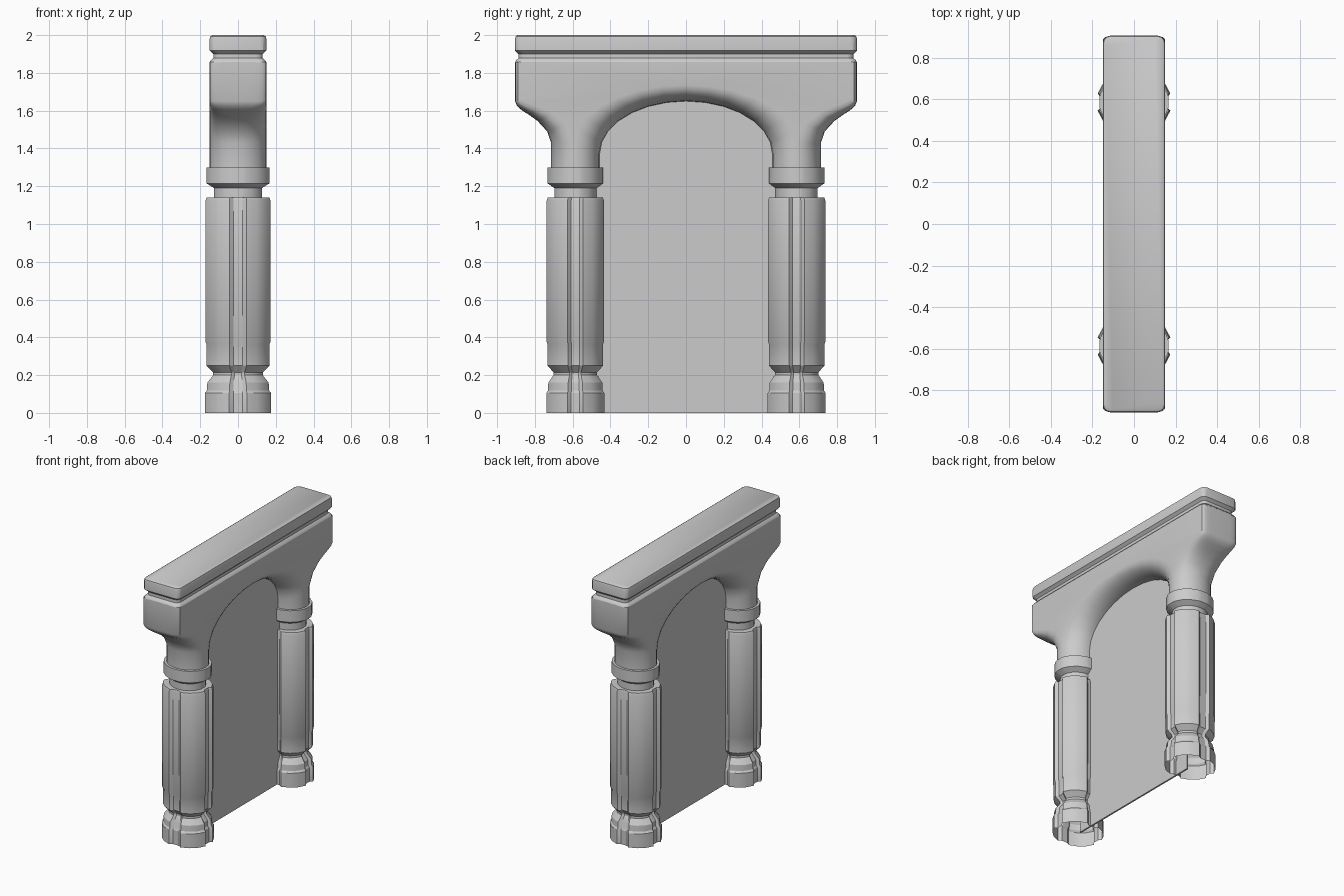
import bpy, bmesh
from math import sin, cos, pi, radians

cube = bpy.data.objects.get("Cube")
if cube:
    bpy.data.objects.remove(cube)

GREY = (0.6, 0.6, 0.6, 1.0)
stone = bpy.data.materials.new("grey_stone")
stone.use_nodes = True
stone.diffuse_color = GREY
stone.node_tree.nodes["Principled BSDF"].inputs["Base Color"].default_value = GREY

LEG_Y = 0.586      # distance of each column from the centre
HALF_X = 0.15      # half thickness of the beam


def finish(bm, name, angle=30):
    bmesh.ops.remove_doubles(bm, verts=bm.verts[:], dist=0.0005)
    bmesh.ops.recalc_face_normals(bm, faces=bm.faces[:])
    mesh = bpy.data.meshes.new(name)
    bm.to_mesh(mesh)
    bm.free()
    mesh.materials.append(stone)
    ob = bpy.data.objects.new(name, mesh)
    bpy.context.collection.objects.link(ob)
    bpy.ops.object.select_all(action='DESELECT')
    ob.select_set(True)
    bpy.context.view_layer.objects.active = ob
    bpy.ops.object.shade_smooth_by_angle(angle=radians(angle))
    return ob


def skin(bm, rows, closed):
    """Join rows of points with quads."""
    vs = [[bm.verts.new(p) for p in row] for row in rows]
    n = len(vs[0])
    for a, b in zip(vs, vs[1:]):
        for i in range(n if closed else n - 1):
            j = (i + 1) % n
            bm.faces.new((a[i], a[j], b[j], b[i]))
    return vs


# Columns: turned profile, with a flute on each of the four sides
def column_ring(r, z, fluted, yc):
    pts = []
    for k in range(4):
        for deg in (-9, 9, 15, 35, 55, 75):
            a = radians(deg + 90 * k)
            d = r * 0.88 if fluted and abs(deg) == 9 else r
            pts.append((d * cos(a), yc + 0.88 * d * sin(a), z))
    return pts


COLUMN = [(.181, 0, 1), (.181, .105, 1), (.171, .118, 1), (.168, .16, 1),
          (.136, .2, 1), (.136, .215, 1), (.173, .25, 1), (.173, .365, 1),
          (.178, .375, 1), (.178, 1.125, 1), (.172, 1.14, 1), (.128, 1.14, 0),
          (.128, 1.19, 0), (.168, 1.215, 0), (.168, 1.3, 0), (.14, 1.3, 0)]

for name, side in (("front_column", -1), ("back_column", 1)):
    bm = bmesh.new()
    skin(bm, [column_ring(r, z, f, side * LEG_Y) for r, z, f in COLUMN], True)
    finish(bm, name)

# Arched beam: one quarter, mirrored; its edges round off into the column tops
N = 8
outer = [(.714, 1.28), (.714, 1.43), (.735, 1.49), (.785, 1.545), (.83, 1.577),
         (.87, 1.603), (.895, 1.625), (.905, 1.65), (.905, 1.857)]
outer_face = [(LEG_Y, 1.28), (LEG_Y, 1.43), (.635, 1.53), (.71, 1.59), (.775, 1.62),
              (.825, 1.638), (.855, 1.65), (.87, 1.66), (.87, 1.857)]
turn = [pi / 2 * i / (N - 1) for i in range(N)]
inner = [(.457, 1.28)] + [(.457 * cos(t), 1.37 + .28 * sin(t)) for t in turn]
inner_face = [(LEG_Y, 1.28)] + [(LEG_Y * cos(t), 1.43 + .305 * sin(t)) for t in turn]


def rounded(edge, face, power, steps=6):
    row = []
    for s in range(steps + 1):
        a = pi / 2 * s / steps
        u = max(cos(a), 0) ** power if s < steps else 0
        x = HALF_X * sin(a) ** power if s else 0
        row.append((x, face[0] + (edge[0] - face[0]) * u,
                    face[1] + (edge[1] - face[1]) * u))
    return row


bm = bmesh.new()
powers = [max(0.4, 1 - 0.1 * max(0, i - 1)) for i in range(N + 1)]
skin(bm, [rounded(e, f, p) for e, f, p in zip(outer, outer_face, powers)], False)
skin(bm, [rounded(e, f, 1) for e, f in zip(inner, inner_face)], False)
skin(bm, [[(HALF_X, *o), (HALF_X, *i)] for o, i in zip(outer_face, inner_face)][1:], False)
bm.faces.new([bm.verts.new((HALF_X, *p))
              for p in (outer_face[-1], (0, 1.857), inner_face[-1])])
for axis in 'XY':
    bmesh.ops.mirror(bm, geom=bm.verts[:] + bm.edges[:] + bm.faces[:],
                     axis=axis, merge_dist=0.0005)
bmesh.ops.dissolve_degenerate(bm, edges=bm.edges[:], dist=0.0005)
finish(bm, "arched_beam", 35)


# Cornice: rounded rectangles stacked into a groove and a top slab
def slab_ring(hx, hy, z, c=.035):
    pts = []
    for sx, sy, start in ((1, 1, 0), (-1, 1, 90), (-1, -1, 180), (1, -1, 270)):
        for deg in (0, 30, 60, 90):
            a = radians(start + deg)
            pts.append((sx * (hx - c) + c * cos(a), sy * (hy - c) + c * sin(a), z))
    return pts


bm = bmesh.new()
rows = skin(bm, [slab_ring(*p) for p in (
    (.15, .905, 1.855), (.145, .9, 1.866), (.131, .887, 1.878), (.131, .887, 1.9),
    (.15, .905, 1.918), (.15, .905, 1.98), (.147, .902, 1.993), (.136, .891, 2.0))], True)
bm.faces.new(rows[-1])
bm.faces.new(rows[0])
finish(bm, "cornice")

# Thin panel filling the archway
bm = bmesh.new()
arch = [(.56 * cos(pi * i / 16), 1.4 + .3 * sin(pi * i / 16)) for i in range(17)]
outline = [(.56, 0)] + arch + [(-.56, 0)]
sheet = bm.faces.new([bm.verts.new((-.006, y, z)) for y, z in outline])
out = bmesh.ops.extrude_face_region(bm, geom=[sheet])
bmesh.ops.translate(bm, vec=(.012, 0, 0),
                    verts=[v for v in out["geom"] if isinstance(v, bmesh.types.BMVert)])
finish(bm, "arch_panel")
